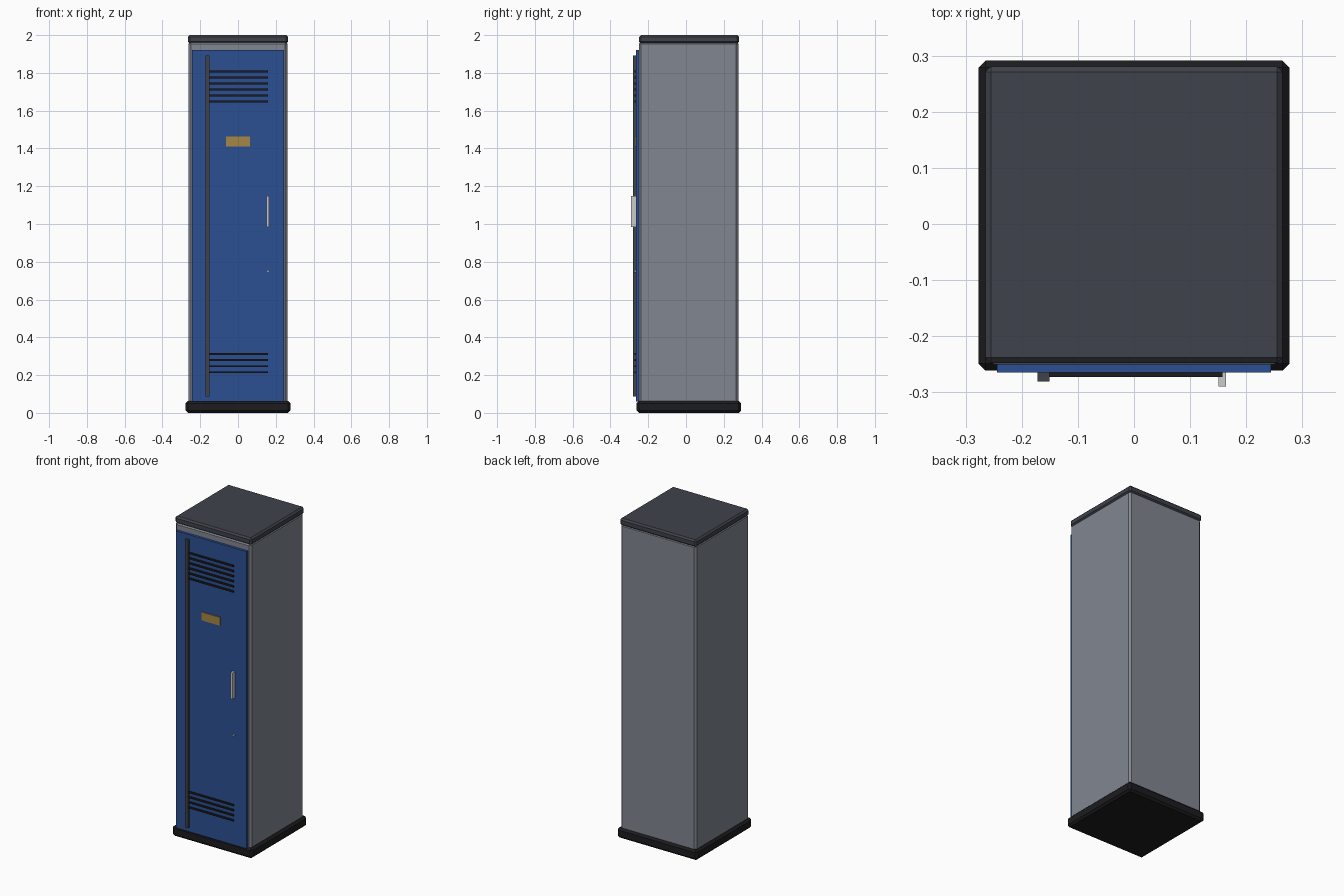
import bpy, math

if "Cube" in bpy.data.objects:
    bpy.data.objects.remove(bpy.data.objects["Cube"])


def material(name, rgb):
    m = bpy.data.materials.new(name)
    m.diffuse_color = (*rgb, 1)
    m.use_nodes = True
    m.node_tree.nodes["Principled BSDF"].inputs["Base Color"].default_value = m.diffuse_color
    return m


steel = material("steel_grey", (0.22, 0.24, 0.28))
slate = material("dark_slate", (0.05, 0.055, 0.07))
black = material("black", (0.012, 0.012, 0.014))
blue = material("blue_paint", (0.025, 0.08, 0.29))
brass = material("brass", (0.38, 0.24, 0.06))
chrome = material("chrome", (0.6, 0.6, 0.6))


def box(name, x, y, z, mat, chamfer=0):
    """Box from (min, max) ranges, optionally chamfered."""
    bpy.ops.mesh.primitive_cube_add(size=1, location=[sum(r) / 2 for r in (x, y, z)])
    ob = bpy.context.object
    ob.name = name
    ob.scale = [r[1] - r[0] for r in (x, y, z)]
    bpy.ops.object.transform_apply(location=False, rotation=False, scale=True)
    ob.data.materials.append(mat)
    if chamfer:
        b = ob.modifiers.new("chamfer", 'BEVEL')
        b.width = chamfer
        b.segments = 1
    return ob


# Cabinet shell, plinth and cap
box("cabinet_body", (-0.262, 0.262), (-0.25, 0.278), (0.04, 1.965), steel, 0.012)
box("plinth", (-0.277, 0.277), (-0.261, 0.291), (0, 0.063), black, 0.012)
box("top_cap", (-0.265, 0.265), (-0.248, 0.281), (1.955, 2.0), slate, 0.01)

# Door with vertical hinge rod
box("door", (-0.244, 0.244), (-0.265, -0.249), (0.06, 1.92), blue)
box("hinge_rod", (-0.172, -0.151), (-0.281, -0.264), (0.088, 1.892), slate)

# Vent slats, upper and lower groups
for group, top, count in (("upper", 1.808, 6), ("lower", 0.311, 4)):
    for i in range(count):
        z = top - i * 0.032
        box(f"{group}_vent_slat_{i + 1}", (-0.158, 0.158), (-0.273, -0.264),
            (z - 0.005, z + 0.005), black)

# Name plate holder, handle and lock
box("label_plate", (-0.064, 0.064), (-0.271, -0.264), (1.41, 1.462), brass)
box("handle", (0.151, 0.164), (-0.29, -0.264), (0.983, 1.148), chrome)
bpy.ops.mesh.primitive_cylinder_add(vertices=16, radius=0.006, depth=0.012,
                                    location=(0.158, -0.269, 0.75),
                                    rotation=(math.pi / 2, 0, 0))
lock = bpy.context.object
lock.name = "lock"
lock.data.materials.append(chrome)
bpy.ops.object.shade_smooth_by_angle()
